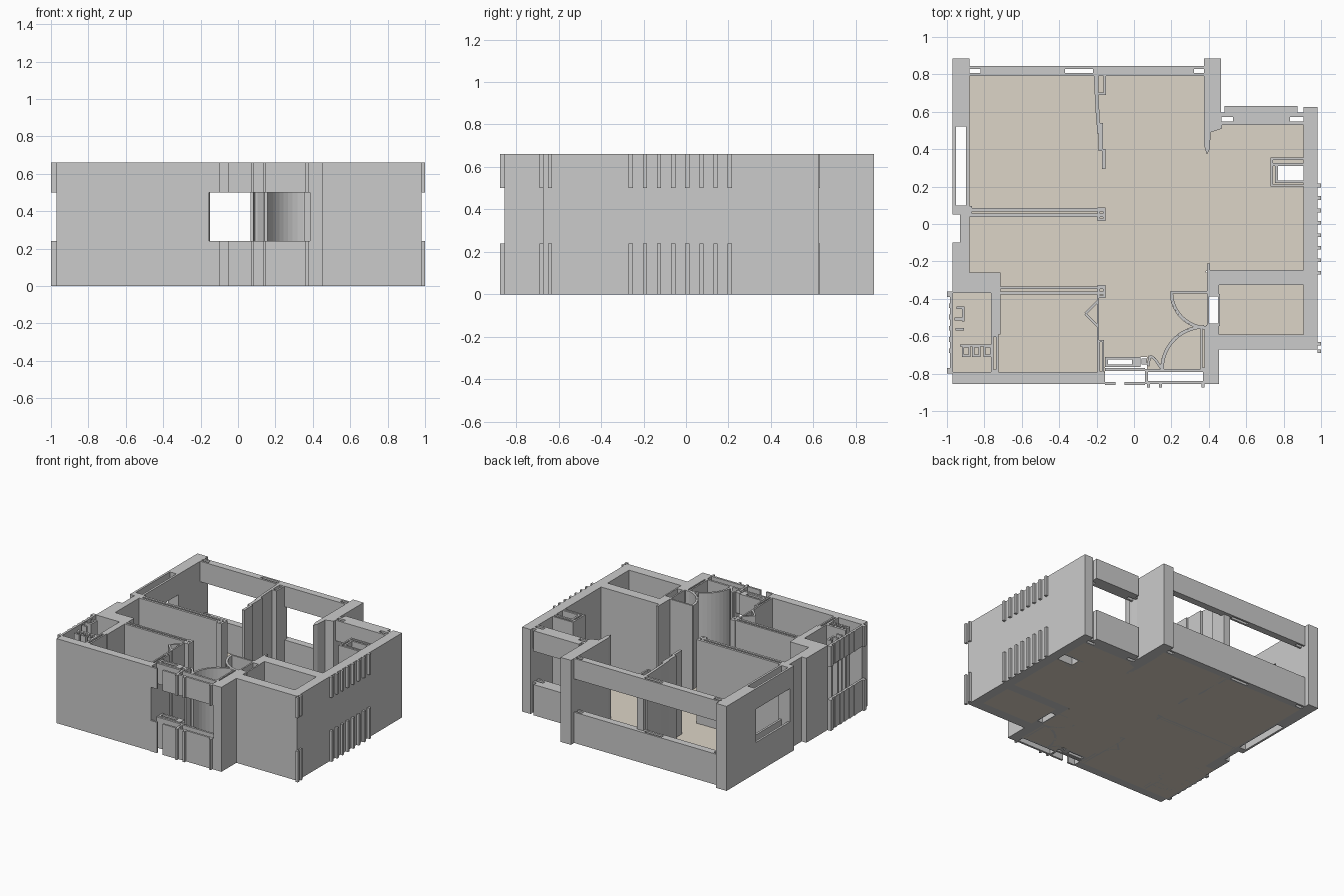
import bpy, bmesh, math

H, SILL, HEAD = 0.66, 0.24, 0.50
FULL = [(0, H)]
BANDS = [(0, SILL), (HEAD, H)]      # sill below and lintel above an opening


def build(name, polys, spans=FULL):
    """Extrude each flat outline over every height span, as one object."""
    bm = bmesh.new()
    for poly in polys:
        for z0, z1 in spans:
            f = bm.faces.new([bm.verts.new((x, y, z0)) for x, y in poly])
            f.normal_update()
            if f.normal.z < 0:
                f.normal_flip()
            r = bmesh.ops.extrude_face_region(bm, geom=[f], use_keep_orig=True)
            top = [v for v in r['geom'] if isinstance(v, bmesh.types.BMVert)]
            bmesh.ops.translate(bm, verts=top, vec=(0, 0, z1 - z0))
    bmesh.ops.recalc_face_normals(bm, faces=bm.faces[:])
    me = bpy.data.meshes.new(name)
    bm.to_mesh(me)
    bm.free()
    ob = bpy.data.objects.new(name, me)
    bpy.context.collection.objects.link(ob)
    return ob


def rect(x0, x1, y0, y1):
    return [(x0, y0), (x1, y0), (x1, y1), (x0, y1)]


def ring(x0, x1, y0, y1, t=0.015):
    """Hollow rectangle: four thin walls around an open slot."""
    return [rect(x0, x1, y0, y0 + t), rect(x0, x1, y1 - t, y1),
            rect(x0, x0 + t, y0 + t, y1 - t), rect(x1 - t, x1, y0 + t, y1 - t)]


def strip(pts, t):
    """Thin wall of thickness t following a path, as quads."""
    out = []
    for (ax, ay), (bx, by) in zip(pts, pts[1:]):
        l = math.hypot(bx - ax, by - ay)
        nx, ny = -(by - ay) / l * t / 2, (bx - ax) / l * t / 2
        out.append([(ax + nx, ay + ny), (bx + nx, by + ny), (bx - nx, by - ny), (ax - nx, ay - ny)])
    return out


def arc(cx, cy, r, a0, a1, n=12):
    return [(cx + r * math.cos(math.radians(a0 + (a1 - a0) * i / n)),
             cy + r * math.sin(math.radians(a0 + (a1 - a0) * i / n))) for i in range(n + 1)]


# Floor slabs, room by room
floor = build("floor", [
    rect(-0.88, 0.385, -0.26, 0.79),
    rect(0.385, 0.77, -0.25, 0.53), rect(0.77, 0.905, -0.25, 0.23), rect(0.77, 0.905, 0.31, 0.53),
    rect(-0.97, -0.155, -0.79, -0.26), rect(-0.155, 0.39, -0.71, -0.26),
    rect(0.07, 0.39, -0.78, -0.71), rect(0.455, 0.905, -0.59, -0.325)], [(0, 0.006)])
mat = bpy.data.materials.new("floor_beige")
mat.diffuse_color = (0.72, 0.66, 0.57, 1)
floor.data.materials.append(mat)

# Left outer wall with corner column, window and notch
build("left_wall", [
    rect(-0.97, -0.88, 0.52, 0.885), rect(-0.97, -0.88, 0.05, 0.10),
    rect(-0.93, -0.88, -0.10, 0.05), rect(-0.97, -0.88, -0.26, -0.10),
    rect(-0.97, -0.715, -0.37, -0.26), rect(-0.765, -0.715, -0.59, -0.37)])
build("left_window_sill_lintel", [rect(-0.97, -0.953, 0.10, 0.52), rect(-0.897, -0.88, 0.10, 0.52)], BANDS)

# Washroom window on the left: sill and lintel with outer blocks
build("washroom_sill_lintel", [rect(-0.985, -0.968, -0.79, -0.37),
                               rect(-1.0, -0.97, -0.39, -0.36), rect(-1.0, -0.97, -0.80, -0.77)]
      + [rect(-0.99, -0.97, y, y + 0.025) for y in (-0.45, -0.51, -0.57, -0.63, -0.69)], BANDS)
fixtures = [rect(-0.95, -0.905, -0.455, -0.44), rect(-0.96, -0.91, -0.515, -0.50),
            rect(-0.955, -0.91, -0.57, -0.555), rect(-0.92, -0.905, -0.52, -0.44)]
for x in (-0.92, -0.865, -0.805):
    fixtures += ring(x, x + 0.045, -0.71, -0.65, 0.011)
build("washroom_fixtures", fixtures + [rect(-0.93, -0.765, -0.655, -0.643)])
build("washroom_partition", ring(-0.765, -0.725, -0.79, -0.59, 0.013))

# Front wall of the left rooms
build("front_left_wall", [rect(-0.97, -0.155, -0.855, -0.79)])

# Rear windows spanning between the columns
build("rear_window_sill_lintel", [
    rect(-0.88, 0.38, 0.79, 0.806), rect(-0.88, 0.38, 0.83, 0.845),
    rect(-0.82, -0.37, 0.806, 0.83), rect(-0.22, 0.32, 0.806, 0.83)], BANDS)

# Rear column with its stepped tail
build("rear_column", [
    rect(0.375, 0.465, 0.59, 0.885),
    [(0.375, 0.59), (0.375, 0.42), (0.39, 0.37), (0.405, 0.40), (0.41, 0.49), (0.47, 0.51), (0.47, 0.53), (0.465, 0.59)]])

# Right rear window with outer ledge
build("right_rear_sill_lintel", [
    rect(0.465, 0.905, 0.53, 0.547), rect(0.465, 0.905, 0.572, 0.595), rect(0.53, 0.835, 0.547, 0.572),
    rect(0.485, 0.875, 0.595, 0.63)], BANDS)

# Right outer wall, small front room and ribs
build("right_wall", [
    rect(0.905, 0.98, -0.67, 0.625), rect(0.405, 0.905, -0.325, -0.245),
    rect(0.455, 0.905, -0.67, -0.59), rect(0.385, 0.455, -0.855, -0.54),
    rect(0.39, 0.455, -0.38, -0.245), rect(0.39, 0.405, -0.245, -0.21)]
    + ring(0.39, 0.46, -0.545, -0.375, 0.012))
build("right_wall_ribs", [rect(0.98, 1.0, y - 0.01, y + 0.01) for y in
                          [-0.26 + 0.0665 * i for i in range(8)] + [-0.64, -0.68]], BANDS)

# Niche against the right wall
build("wall_niche", [
    rect(0.73, 0.905, 0.31, 0.325), rect(0.73, 0.905, 0.342, 0.355),
    rect(0.755, 0.77, 0.23, 0.31), rect(0.73, 0.743, 0.20, 0.355),
    rect(0.73, 0.905, 0.20, 0.212), rect(0.755, 0.905, 0.22, 0.232)])

# Interior partitions
build("upper_partition", [
    rect(-0.88, -0.16, 0.037, 0.055), rect(-0.88, -0.16, 0.068, 0.086), rect(-0.88, -0.865, 0.037, 0.095)]
    + ring(-0.195, -0.152, 0.015, 0.088, 0.014))
build("lower_partition", [
    rect(-0.715, -0.16, -0.377, -0.36), rect(-0.715, -0.16, -0.348, -0.333)]
    + ring(-0.195, -0.152, -0.395, -0.325, 0.014))
build("bedroom_partition", ring(-0.205, -0.15, 0.69, 0.82, 0.014) + [
    [(-0.215, 0.79), (-0.195, 0.79), (-0.18, 0.50), (-0.195, 0.48), (-0.205, 0.60)],
    rect(-0.19, -0.165, 0.39, 0.54), rect(-0.172, -0.152, 0.295, 0.40)])
build("hall_partition", ring(-0.195, -0.16, -0.80, -0.62, 0.012) + [rect(-0.198, -0.186, -0.64, -0.37)]
      + strip([(-0.19, -0.41), (-0.26, -0.48), (-0.19, -0.55)], 0.014))

# Entrance door swings as thin curved walls
build("inner_door_swing", strip(arc(0.39, -0.365, 0.19, 180, 270), 0.018) + [rect(0.195, 0.39, -0.372, -0.358)])
build("front_door_swing", strip(arc(0.375, -0.775, 0.225, 180, 90), 0.018)
      + strip([(0.075, -0.76), (0.085, -0.705), (0.11, -0.72), (0.145, -0.77)], 0.014)
      + ring(0.355, 0.39, -0.78, -0.55, 0.012))

# Front entrance sills and lintels
build("entrance_sill_lintel", ring(-0.155, 0.005, -0.765, -0.71) + ring(0.06, 0.385, -0.855, -0.775, 0.016)
      + [rect(-0.155, 0.06, -0.785, -0.77), rect(-0.155, -0.10, -0.86, -0.845), rect(-0.05, 0.06, -0.86, -0.845),
         rect(0.0, 0.035, -0.765, -0.71), rect(0.04, 0.07, -0.75, -0.72)]
      + [rect(x, x + 0.015, -0.875, -0.855) for x in (0.07, 0.135, 0.362)], BANDS)
